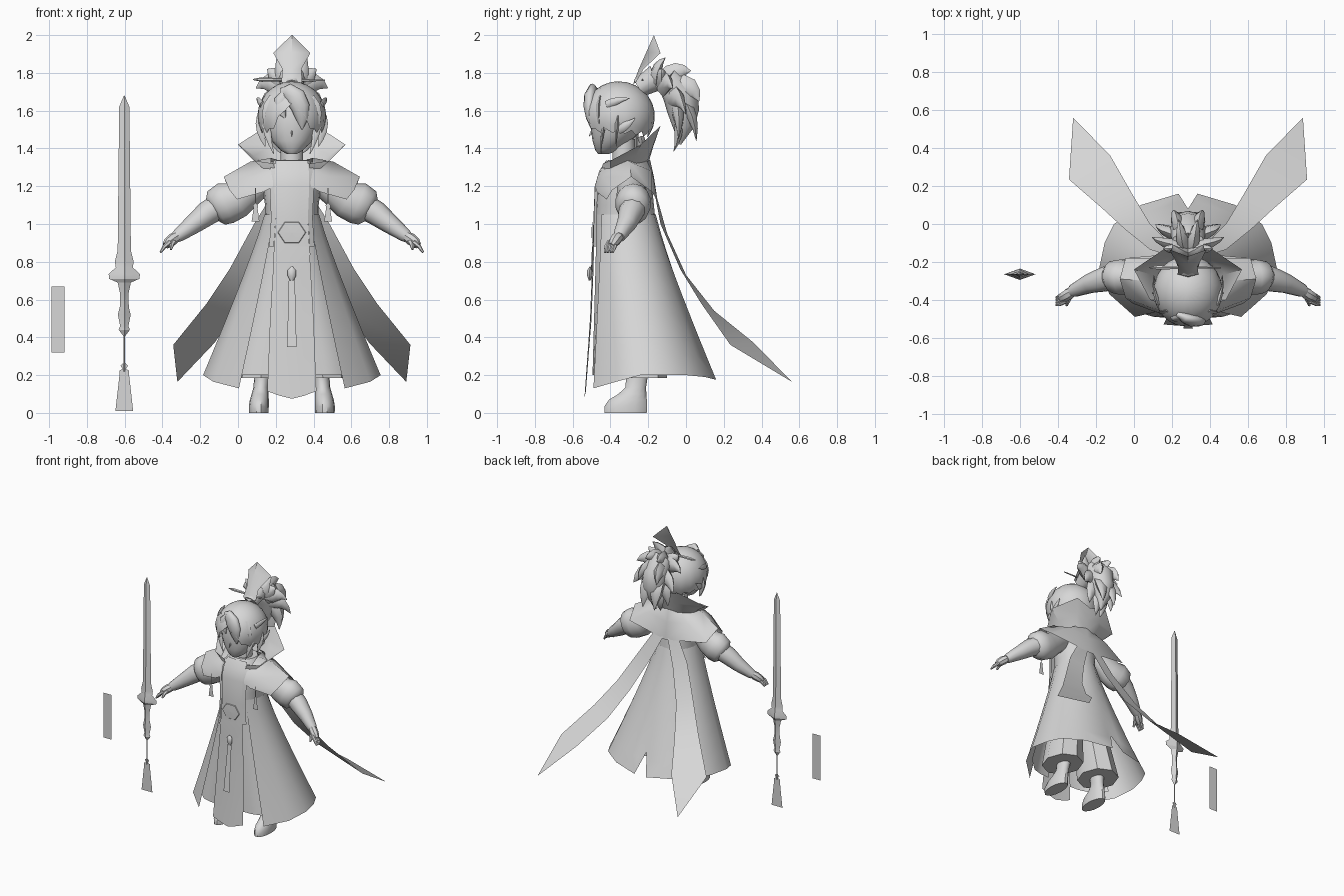
import bpy, bmesh, math
from mathutils import Vector

CX = 0.285  # figure centre line
grey = bpy.data.materials.new("plain_grey")
grey.diffuse_color = (0.68, 0.68, 0.68, 1)


def grid(name, rows, closed=False, caps=False, mirror=False, at=CX, angle=40):
    """Skin rows of points; closed rows become tubes, open rows become cloth."""
    bm = bmesh.new()
    vs = [[bm.verts.new(p) for p in r] for r in rows]
    n = len(rows[0])
    for a, b in zip(vs, vs[1:]):
        for i in range(n if closed else n - 1):
            j = (i + 1) % n
            bm.faces.new((a[i], a[j], b[j], b[i]))
    if caps:
        bm.faces.new(vs[0][::-1])
        bm.faces.new(vs[-1])
    bmesh.ops.remove_doubles(bm, verts=bm.verts, dist=0.0005)
    bmesh.ops.recalc_face_normals(bm, faces=bm.faces)
    me = bpy.data.meshes.new(name)
    bm.to_mesh(me)
    bm.free()
    me.materials.append(grey)
    ob = bpy.data.objects.new(name, me)
    ob.location.x = at
    bpy.context.collection.objects.link(ob)
    bpy.ops.object.select_all(action='DESELECT')
    ob.select_set(True)
    bpy.context.view_layer.objects.active = ob
    bpy.ops.object.shade_smooth_by_angle(angle=math.radians(angle))
    if mirror:
        ob.modifiers.new("mirror", 'MIRROR')
    return ob


def tube(name, pts, n=10, flat=1.0, **kw):
    """Round tube through (x, y, z, radius) points."""
    ps = [Vector(p[:3]) for p in pts]
    axis = (ps[-1] - ps[0]).normalized()
    ref = Vector((1, 0, 0)) if abs(axis.y) > 0.6 else Vector((0, 1, 0))
    rows = []
    for i, p in enumerate(ps):
        t = (ps[min(i + 1, len(ps) - 1)] - ps[max(i - 1, 0)]).normalized()
        s = t.cross(ref).normalized()
        u = s.cross(t)
        r = max(pts[i][3], 0.002)
        rows.append([p + s * math.cos(a) * r + u * math.sin(a) * r * flat
                     for a in (2 * math.pi * k / n for k in range(n))])
    return grid(name, rows, closed=True, caps=True, **kw)


def ovals(name, data, n=20, **kw):
    """Stack of ovals (z, centre x, half width, front y, back y)."""
    rows = [[(cx + w * math.cos(a), (f + b) / 2 + (b - f) / 2 * math.sin(a), z)
             for a in (2 * math.pi * k / n for k in range(n))] for z, cx, w, f, b in data]
    return grid(name, rows, closed=True, caps=True, **kw)


def spike(name, base, mid, tip, r, flat=0.6, mirror=True):
    """Curved pointed lock of hair, broad at the root."""
    b, m, t = Vector(base), Vector(mid), Vector(tip)
    pts = []
    for k, w in ((0, 1), (.25, 1), (.5, .8), (.75, .45), (1, 0)):
        p = b * (1 - k) ** 2 + m * 2 * k * (1 - k) + t * k * k
        pts.append((*p, r * w))
    return tube(name, pts, n=6, flat=flat, mirror=mirror, angle=60)


def skirt(name, hem, a0, a1, inset=0.0):
    """Cloth blended from the waist oval to a hem outline."""
    rows = []
    for i in range(9):
        t = i / 8
        row = []
        for k, (hx, hy, hz) in enumerate(hem):
            a = math.radians(a0 + (a1 - a0) * k / (len(hem) - 1))
            wx, wy = (.147 - inset) * math.cos(a), -.322 + (.162 - inset) * math.sin(a)
            s = t ** 1.1
            row.append((wx + (hx - wx) * s, wy + (hy - wy) * s, 1.05 + (hz - 1.05) * t))
        rows.append(row)
    grid(name, rows, mirror=True)


# Paper card
grid("card", [[(-.035, -.25, .32), (.035, -.25, .32)],
              [(-.035, -.25, .67), (.035, -.25, .67)]], at=-.953)

# Sword, diamond in section: z, half width, half depth
SX, SY = -.602, -.265
blade = [(1.68, .002, .002), (1.62, .027, .012), (.86, .035, .016), (.80, .05, .02), (.77, .045, .025),
         (.735, .083, .03), (.71, .08, .03), (.69, .035, .025), (.63, .022, .018), (.56, .024, .02),
         (.52, .034, .024), (.46, .022, .016), (.44, .03, .02), (.405, .003, .003)]
grid("sword", [[(w, SY, z), (0, SY + d, z), (-w, SY, z), (0, SY - d, z)] for z, w, d in blade],
     closed=True, caps=True, at=SX, angle=20)
tube("sword_cord", [(0, SY, .41, .004), (0, SY, .22, .004)], n=4, at=SX)
grid("sword_tassel", [[(-w, SY, z), (w, SY, z)] for z, w in
                      ((.265, .003), (.25, .02), (.232, .008), (.225, .025), (.205, .025), (.01, .047))], at=SX)

# Head and neck
ovals("face", [(1.37, 0, .025, -.465, -.41), (1.39, 0, .06, -.48, -.36), (1.44, 0, .108, -.495, -.29),
               (1.50, 0, .138, -.503, -.23), (1.58, 0, .15, -.505, -.2), (1.66, 0, .14, -.48, -.2),
               (1.72, 0, .09, -.43, -.25)])
spike("nose", (0, -.485, 1.50), (0, -.50, 1.485), (0, -.513, 1.465), .01, mirror=False)
ovals("neck", [(1.2, 0, .07, -.40, -.25), (1.32, 0, .06, -.39, -.27), (1.45, 0, .06, -.39, -.27)], n=12)

# Hair cap: rim arches over the face, dips in jagged points at the sides and nape
rows = []
for i in range(10):
    row = []
    for k in range(33):
        a = math.radians(-90 + 11.25 * k)
        off = min(k, 32 - k) * 11.25
        low = 68 + 46 * min(1, off / 42) + 10 * max(0, off - 90) / 90 + (5 if k % 2 else -3) * (off > 20)
        t = math.radians(low) * i / 9
        row.append((.182 * math.sin(t) * math.cos(a), -.355 + .19 * math.sin(t) * math.sin(a),
                    1.57 + .185 * math.cos(t)))
    rows.append(row)
grid("hair_cap", rows, angle=60)

# Fringe and side locks lying close to the head
tube("fringe_lock", [(-.05, -.475, 1.69, .03), (-.02, -.495, 1.70, .045), (.02, -.508, 1.67, .055),
                     (.045, -.512, 1.62, .05), (.055, -.508, 1.56, .035), (.055, -.50, 1.50, .003)],
     n=12, flat=.6, angle=60)
tube("fringe_sweep", [(-.02, -.48, 1.69, .035), (-.055, -.495, 1.65, .04), (-.06, -.5, 1.60, .03),
                      (-.035, -.505, 1.56, .003)], flat=.6, angle=60)
spike("temple_lock", (.085, -.455, 1.66), (.15, -.475, 1.58), (.125, -.45, 1.49), .04, .4)
spike("cheek_lock", (.135, -.42, 1.58), (.14, -.45, 1.48), (.095, -.45, 1.37), .024, .5)
spike("ear_lock", (.155, -.36, 1.57), (.175, -.37, 1.49), (.14, -.37, 1.41), .03, .4)
spike("swept_lock_upper", (.155, -.42, 1.63), (.18, -.36, 1.66), (.185, -.30, 1.665), .022, .6)
spike("swept_lock_lower", (.16, -.36, 1.50), (.185, -.31, 1.52), (.18, -.27, 1.56), .025, .5)
spike("nape_lock", (.07, -.24, 1.46), (.08, -.22, 1.42), (.05, -.24, 1.37), .04, .5)

# Ponytail: core plus outward spikes
tube("ponytail_core", [(0, -.25, 1.72, .05), (0, -.17, 1.77, .07), (0, -.09, 1.765, .085), (0, -.03, 1.69, .095),
                       (0, -.015, 1.60, .085), (0, -.015, 1.52, .06), (0, -.03, 1.42, .003)], n=12, angle=60)
for i, (b, m, t, r) in enumerate([
        ((.02, -.16, 1.76), (.05, -.16, 1.84), (.08, -.11, 1.88), .055),
        ((.04, -.13, 1.75), (.10, -.13, 1.80), (.13, -.13, 1.82), .05),
        ((.02, -.1, 1.76), (.04, -.04, 1.83), (.05, .025, 1.81), .06),
        ((.04, -.12, 1.73), (.13, -.10, 1.77), (.19, -.07, 1.72), .06),
        ((.03, -.06, 1.72), (.07, .04, 1.75), (.08, .07, 1.65), .065),
        ((.04, -.07, 1.67), (.13, -.03, 1.68), (.17, .0, 1.58), .06),
        ((.02, -.02, 1.64), (.05, .05, 1.58), (.05, .055, 1.44), .06),
        ((.04, -.05, 1.62), (.10, -.03, 1.56), (.10, -.04, 1.45), .055),
        ((.02, -.04, 1.56), (.03, -.03, 1.46), (.02, -.065, 1.385), .045)]):
    spike("ponytail_spike_%d" % (i + 1), b, m, t, r)

# Folded hair ornament and pin
grid("hair_ornament", [[(0, -.28, 1.74), (.055, -.265, 1.75)], [(0, -.25, 1.82), (.05, -.225, 1.82)],
                       [(0, -.21, 1.91), (.098, -.135, 1.905)], [(0, -.17, 2.0), (.002, -.17, 2.0)]], mirror=True)
tube("hair_pin", [(-.205, -.23, 1.765, .003), (-.16, -.23, 1.765, .012), (.0, -.23, 1.762, .007),
                  (.175, -.23, 1.76, .004)], n=6)

# Torso
ovals("torso", [(1.0, 0, .143, -.478, -.16), (1.1, 0, .142, -.475, -.17), (1.2, 0, .155, -.47, -.18),
                (1.28, 0, .14, -.45, -.2), (1.34, 0, .09, -.41, -.23)])

# Open coat skirt with a back split, and the under skirt showing at the front
skirt("coat_skirt", [(.28, -.49, .13), (.415, -.37, .165), (.47, -.24, .20), (.44, -.1, .2), (.39, 0, .20),
                     (.25, .10, .19), (.05, .16, .175), (0, .08, .33)], -50, 90)
skirt("under_skirt", [(.10, -.495, .20), (.18, -.49, .20), (.25, -.47, .20), (.36, -.37, .2)], -75, -25, .006)

# Long front panel
grid("front_panel", [[(0, y - .008, z - dz), (w * .5, y - .005, z - dz * .6), (w, y, z)] for w, y, z, dz in (
    (.085, -.415, 1.335, 0), (.09, -.452, 1.28, 0), (.093, -.475, 1.2, 0), (.085, -.482, 1.03, 0),
    (.10, -.49, .75, 0), (.115, -.50, .5, 0), (.13, -.53, .115, .04))], mirror=True)

# Lapel edging beside the panel
grid("lapel", [[(w, y, z), (w + .025, y + .015, z)] for w, y, z in (
    (.085, -.428, 1.32), (.09, -.46, 1.28), (.092, -.482, 1.2), (.085, -.488, 1.03), (.095, -.49, .88))], mirror=True)

# Belt medallion, belt plate, knot and hanging strip
rim = [(.075 * math.cos(math.radians(a)), .065 * math.sin(math.radians(a))) for a in range(0, 360, 60)]
grid("medallion", [[(x * s, y, .955 + z * s) for x, z in rim] for s, y in ((1, -.494), (.95, -.498), (.05, -.5))],
     closed=True, caps=True)
grid("belt_plate", [[(0, -.498, .88), (.085, -.492, .88)], [(0, -.50, .82), (.10, -.494, .84)],
                    [(0, -.503, .75), (.06, -.498, .76)]], mirror=True)
tube("knot", [(0, -.508, .775, .004), (0, -.51, .755, .022), (0, -.51, .725, .022), (0, -.51, .70, .008)],
     n=8, flat=.6)
grid("hanging_strip", [[(-.016, -.51, .71), (.016, -.51, .71)], [(-.025, -.55, .35), (.025, -.55, .35)]])

# Collar: low neckline, middle, flared rim
low = [(0, -.2, 1.32), (.08, -.21, 1.32), (.13, -.29, 1.3), (.125, -.4, 1.26), (.09, -.46, 1.22)]
top = [(0, -.15, 1.49), (.13, -.135, 1.52), (.285, -.24, 1.42), (.2, -.4, 1.335), (.095, -.44, 1.32)]
mid = [((a[0] + b[0]) * .48, (a[1] + b[1]) / 2, (a[2] + b[2]) / 2) for a, b in zip(low, top)]
grid("collar", [low, mid, top], mirror=True)

# Shoulder capelet: neck edge, middle, outer edge
grid("capelet", [
    [(.095, -.478, 1.2), (.11, -.455, 1.28), (.11, -.32, 1.35), (.08, -.21, 1.34), (0, -.19, 1.34)],
    [(.15, -.472, 1.17), (.2, -.44, 1.25), (.22, -.3, 1.33), (.17, -.18, 1.28), (0, -.17, 1.25)],
    [(.29, -.42, 1.13), (.33, -.39, 1.18), (.36, -.29, 1.25), (.33, -.18, 1.17), (0, -.15, 1.12)]],
     mirror=True, angle=60)

# Long trailing tails
inner = [(0, -.165, 1.18), (.1, -.1, .95), (.2, 0, .73), (.29, .15, .54), (.41, .36, .37), (.605, .56, .165)]
outer = [(.07, -.175, 1.21), (.2, -.135, 1.0), (.33, -.03, .76), (.45, .08, .58), (.628, .235, .36), (.606, .56, .165)]
grid("trailing_tail", list(zip(inner, outer)), mirror=True)

# Chest tassels
grid("chest_tassel", [[(.192 - w, -.465, z), (.192 + w, -.465, z)] for z, w in
                      ((1.19, .003), (1.11, .003), (1.10, .013), (1.08, .011), (1.012, .021))], mirror=True)

# Arms: puffed sleeve, forearm, hand
tube("puff_sleeve", [(.12, -.3, 1.25, .07), (.22, -.29, 1.19, .09), (.29, -.285, 1.13, .10), (.35, -.28, 1.11, .112),
                     (.40, -.28, 1.085, .10), (.425, -.285, 1.07, .06)], n=14, flat=.85, mirror=True, angle=50)
tube("forearm", [(.40, -.28, 1.085, .068), (.45, -.295, 1.055, .065), (.52, -.315, 1.0, .052), (.60, -.35, .94, .036),
                 (.615, -.355, .93, .03)], mirror=True)
tube("palm", [(.60, -.35, .94, .026), (.63, -.37, .92, .032), (.655, -.385, .90, .028), (.667, -.395, .885, .02)],
     n=8, mirror=True)
for i, dy in enumerate((-.022, -.008, .008, .022)):
    tube("finger_%d" % (i + 1), [(.645, -.39 + dy * .8, .905, .012), (.675, -.40 + dy, .88, .011),
                                 (.695, -.408 + dy * .9, .85, .006)], n=6, mirror=True)
tube("thumb", [(.615, -.37, .92, .014), (.635, -.405, .895, .014), (.64, -.43, .865, .006)], n=6, mirror=True)

# Trousers and boots
ovals("trouser_leg", [(.185, .165, .14, -.42, -.1), (.45, .125, .12, -.42, -.14), (.8, .085, .085, -.42, -.2)],
      n=8, mirror=True)
ovals("boot", [(0, .175, .052, -.435, -.205), (.035, .175, .053, -.435, -.203), (.07, .172, .05, -.41, -.205),
               (.10, .168, .045, -.36, -.208), (.135, .163, .04, -.322, -.21), (.2, .155, .044, -.318, -.2),
               (.32, .15, .05, -.33, -.2)], n=14, mirror=True)
